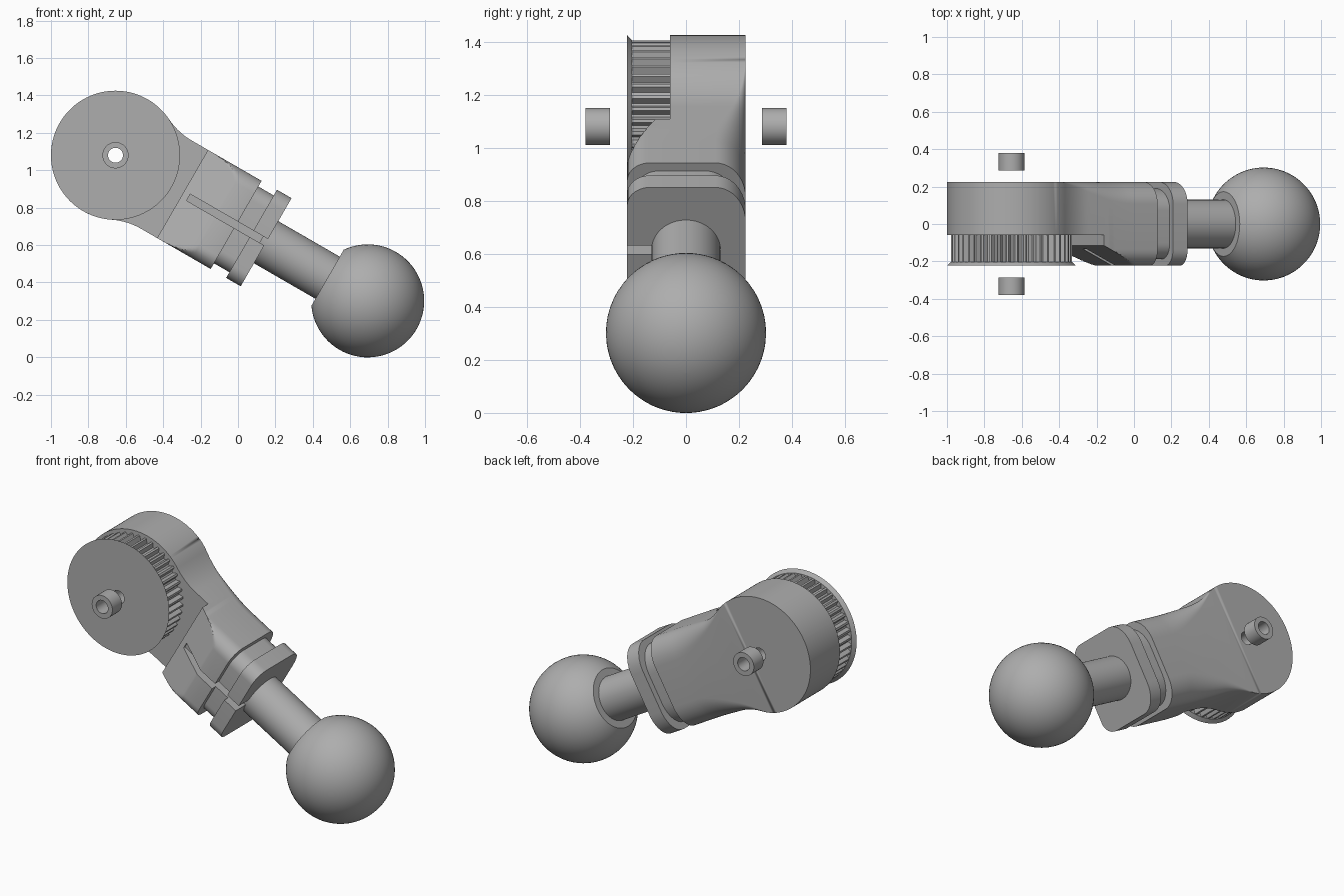
import bpy, bmesh
from math import cos, sin, pi, sqrt, radians
from mathutils import Matrix

cube = bpy.data.objects.get("Cube")
if cube:
    bpy.data.objects.remove(cube)

grey = bpy.data.materials.new("plain grey")
grey.use_nodes = True
COLOR = (0.42, 0.42, 0.42, 1)
grey.diffuse_color = COLOR
grey.node_tree.nodes["Principled BSDF"].inputs["Base Color"].default_value = COLOR

# Local frame: x runs along the arm from the drum axle to the ball, tilted down
PLACE = Matrix.Translation((-0.655, 0, 1.08)) @ Matrix.Rotation(radians(30), 4, 'Y')
DRUM_R, HOLE_R, HALF, FRONT, BACK = 0.345, 0.04, 0.272, -0.222, 0.225


def smooth(obj):
    bpy.ops.object.select_all(action='DESELECT')
    obj.select_set(True)
    bpy.context.view_layer.objects.active = obj
    bpy.ops.object.shade_smooth_by_angle(angle=radians(30))


def loft(name, rings, closed=False):
    """Skin rings of equal point count; cap the ends, or close into a tube."""
    bm = bmesh.new()
    loops = [[bm.verts.new(p) for p in ring] for ring in rings]
    pairs = list(zip(loops, loops[1:]))
    if closed:
        pairs.append((loops[-1], loops[0]))
    else:
        bm.faces.new(loops[0])
        bm.faces.new(loops[-1])
    n = len(loops[0])
    for a, b in pairs:
        for i in range(n):
            j = (i + 1) % n
            bm.faces.new((a[i], a[j], b[j], b[i]))
    bmesh.ops.remove_doubles(bm, verts=bm.verts, dist=1e-5)
    bmesh.ops.dissolve_degenerate(bm, edges=bm.edges, dist=1e-5)
    bmesh.ops.recalc_face_normals(bm, faces=bm.faces)
    mesh = bpy.data.meshes.new(name)
    bm.to_mesh(mesh)
    bm.free()
    mesh.materials.append(grey)
    obj = bpy.data.objects.new(name, mesh)
    bpy.context.collection.objects.link(obj)
    obj.matrix_world = PLACE
    smooth(obj)
    return obj


def circle(axis, pos, r, n=64):
    pts = []
    for i in range(n):
        a = 2 * pi * i / n
        c, s = r * cos(a), r * sin(a)
        pts.append((pos, c, s) if axis == 'x' else (c, pos, s))
    return pts


def lathe(name, axis, profile, closed=False):
    return loft(name, [circle(axis, p, r) for p, r in profile], closed)


def section(u, half, inset=0.0, grow=1.0, clip=-1.0, steps=10):
    """Rounded cross-section; anything in front of clip is cut flat."""
    pts = []
    corners = [(1, 1), (-1, 1), (-1, -1), (1, -1)]
    for k, (sy, sv) in enumerate(corners):
        edge = BACK if sy > 0 else -FRONT
        ry, rv = (0.115 * grow, 0.15 * grow) if sy > 0 else (0.085, 0.08)
        ry, rv = min(ry, edge), min(rv, half)
        for i in range(steps + 1):
            a = pi / 2 * (k + i / steps)
            y = sy * (edge - inset - ry) + ry * cos(a)
            v = sv * (half - inset - rv) + rv * sin(a)
            pts.append((u, max(y, clip), v))
    return pts


def cut(target, cutter):
    mod = target.modifiers.new("cut", 'BOOLEAN')
    mod.operation, mod.object, mod.solver = 'DIFFERENCE', cutter, 'EXACT'
    cutter.hide_render = True
    bpy.ops.object.select_all(action='DESELECT')
    bpy.context.view_layer.objects.active = target
    target.select_set(True)
    bpy.ops.object.modifier_apply(modifier=mod.name)
    smooth(target)


# Arm body: round drum flowing into a rounded block, with a ramp behind the pulley
JOIN, STEP, RAMP_END, BODY_END = 0.152, 0.414, 0.63, 0.745
join_w = sqrt(DRUM_R ** 2 - JOIN ** 2)


def half_width(u):
    if u <= JOIN:
        return sqrt(max(DRUM_R ** 2 - u * u, 1e-8))
    t = min((u - JOIN) / 0.16, 1)
    return HALF + (join_w - HALF) * (1 - t) ** 2


def corner_growth(u):
    t = min(max((u - 0.08) / 0.5, 0), 1)
    return t * t * (3 - 2 * t)


def front_clip(u):
    t = (u - STEP) / (RAMP_END - STEP)
    return -0.115 + (FRONT + 0.115) * min(t, 1)


drum_us = [-DRUM_R * cos(pi * 0.645 * i / 44) for i in range(45)]
us = [u for u in drum_us if u < JOIN] + [JOIN + (STEP - JOIN) * i / 16 for i in range(17)]
rings = [section(u, half_width(u), 0, corner_growth(u), -0.06) for u in us]
for i in range(17):
    u = STEP + (RAMP_END - STEP) * i / 16
    rings.append(section(u, HALF, 0, corner_growth(u), front_clip(u)))
rings.append(section(BODY_END, HALF))
body = loft("arm_body", rings)

# Grooved neck and end collar
neck = loft("neck", [section(u, HALF, 0.035) for u in (0.74, 0.85)])
collar = loft("collar", [section(u, HALF) for u in (0.84, 0.93)])

# Axle hole and the clamp slot down the front
axle = lathe("axle_cutter", 'y', [(-0.5, HOLE_R), (0.5, HOLE_R)])
cut(body, axle)
slot = loft("slot_cutter", [[(u, -0.5, -0.02), (u, -0.12, -0.02), (u, -0.12, 0.02),
                             (u, -0.5, 0.02)] for u in (0.45, 1.0)])
for part in (body, neck, collar):
    cut(part, slot)
for cutter in (axle, slot):
    bpy.data.objects.remove(cutter)

# Toothed pulley with a flared rim on its front
TEETH, TOOTH_R = 44, 0.325
n = TEETH * 4


def gear(pos):
    pts = []
    for i, (x, y, z) in enumerate(circle('y', pos, 1, n)):
        r = TOOTH_R if i % 4 < 2 else TOOTH_R - 0.025
        pts.append((x * r, y, z * r))
    return pts


loft("pulley", [circle('y', FRONT, HOLE_R, n), circle('y', FRONT, DRUM_R, n),
                circle('y', -0.203, TOOTH_R, n), gear(-0.203), gear(-0.06),
                circle('y', -0.06, HOLE_R, n)], closed=True)

# Loose bushings on either side of the axle
for name, side in (("front_bushing", -1), ("back_bushing", 1)):
    a, b = side * 0.287, side * 0.379
    lathe(name, 'y', [(a, HOLE_R), (a, 0.07), (b, 0.07), (b, HOLE_R)], closed=True)

# Rod and ball with a flat where they meet
lathe("rod", 'x', [(0.9, 0.13), (1.33, 0.13)])
BALL_U, BALL_R, FLAT = 1.557, 0.302, 0.61
lathe("ball", 'x', [(BALL_U - BALL_R * cos(a), BALL_R * sin(a))
                    for a in (FLAT + (pi - FLAT) * i / 32 for i in range(32))]
      + [(BALL_U + BALL_R, 0.0005)])
